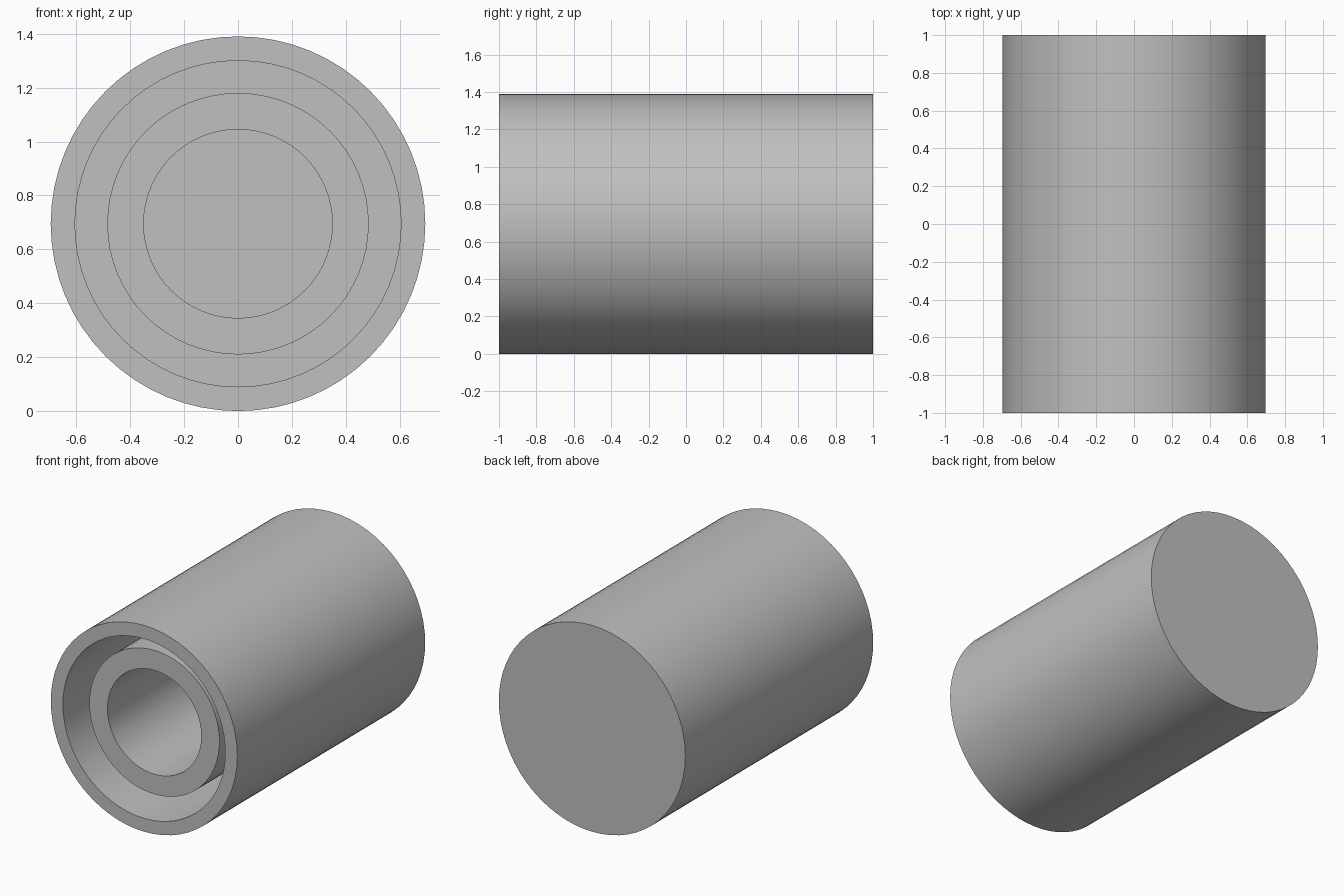
import bpy, bmesh, math

SIDES = 64
RADIUS = 0.695          # outer radius, also the height of the axis

if "Cube" in bpy.data.objects:
    bpy.data.objects.remove(bpy.data.objects["Cube"], do_unlink=True)

grey = bpy.data.materials.new("plain grey")
grey.use_nodes = True
grey.diffuse_color = (0.53, 0.53, 0.53, 1)
grey.node_tree.nodes["Principled BSDF"].inputs["Base Color"].default_value = grey.diffuse_color


def lathe(name, profile, closed):
    """Spin (radius, y) points around the y axis; open ends are capped."""
    bm = bmesh.new()
    rings = []
    for r, y in profile:
        angles = [2 * math.pi * i / SIDES for i in range(SIDES)]
        rings.append([bm.verts.new((r * math.sin(a), y, r * math.cos(a))) for a in angles])
    pairs = list(zip(rings, rings[1:]))
    if closed:
        pairs.append((rings[-1], rings[0]))
    else:
        bm.faces.new(rings[0])
        bm.faces.new(rings[-1])
    for a, b in pairs:
        for i in range(SIDES):
            j = (i + 1) % SIDES
            bm.faces.new((a[i], a[j], b[j], b[i]))
    bmesh.ops.recalc_face_normals(bm, faces=bm.faces)
    mesh = bpy.data.meshes.new(name)
    bm.to_mesh(mesh)
    bm.free()
    mesh.materials.append(grey)
    obj = bpy.data.objects.new(name, mesh)
    bpy.context.collection.objects.link(obj)
    obj.location.z = RADIUS
    bpy.ops.object.select_all(action="DESELECT")
    obj.select_set(True)
    bpy.context.view_layer.objects.active = obj
    bpy.ops.object.shade_smooth_by_angle(angle=math.radians(30))
    return obj


# Outer cup: closed at the back, open at the front
lathe("outer_housing", [(RADIUS, 1), (RADIUS, -1), (0.605, -1), (0.605, 0.91)], False)

# Inner sleeve: slightly recessed, seated in the back wall
lathe("inner_sleeve", [(0.485, -0.89), (0.485, 0.93), (0.35, 0.93), (0.35, -0.89)], True)
